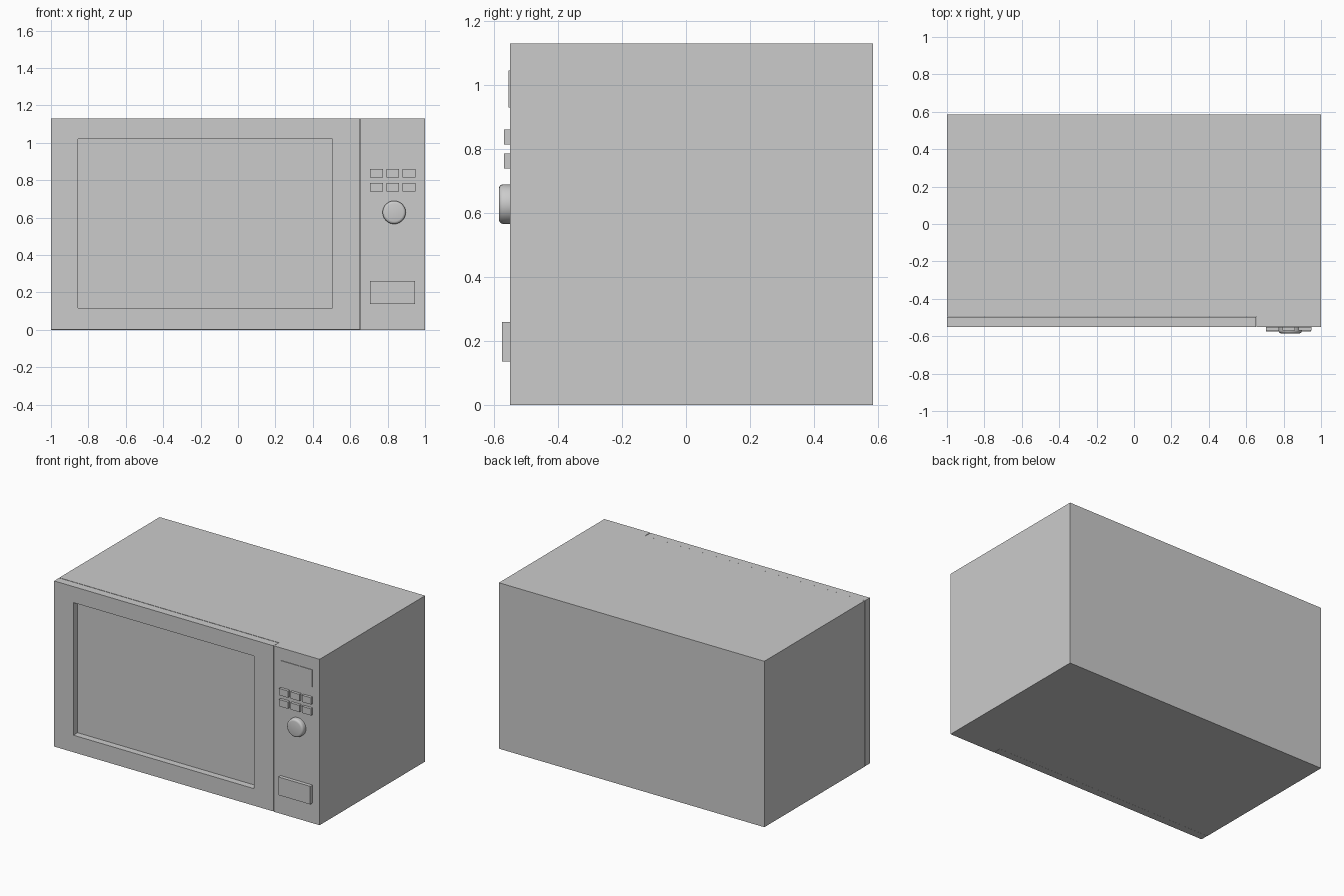
import bpy, bmesh, math

if "Cube" in bpy.data.objects:
    bpy.data.objects.remove(bpy.data.objects["Cube"])

FRONT, BACK, TOP = -0.55, 0.585, 1.13
SPLIT = 0.655        # line between door and control panel
DOOR_BACK = -0.495


def finish(name, bm):
    bmesh.ops.recalc_face_normals(bm, faces=bm.faces)
    me = bpy.data.meshes.new(name)
    bm.to_mesh(me)
    bm.free()
    ob = bpy.data.objects.new(name, me)
    bpy.context.collection.objects.link(ob)
    return ob


def box(name, x0, x1, y0, y1, z0, z1):
    bm = bmesh.new()
    bmesh.ops.create_cube(bm, size=1)
    for v in bm.verts:
        v.co = (x1 if v.co.x > 0 else x0,
                y1 if v.co.y > 0 else y0,
                z1 if v.co.z > 0 else z0)
    return finish(name, bm)


# Body: L-shaped plan, with the control panel standing forward beside the door
plan = [(-1, DOOR_BACK), (SPLIT, DOOR_BACK), (SPLIT, FRONT),
        (1, FRONT), (1, BACK), (-1, BACK)]
bm = bmesh.new()
base = bm.faces.new([bm.verts.new((x, y, 0)) for x, y in plan])
ext = bmesh.ops.extrude_face_region(bm, geom=[base])
bmesh.ops.translate(bm, vec=(0, 0, TOP),
                    verts=[g for g in ext["geom"] if isinstance(g, bmesh.types.BMVert)])
finish("oven_body", bm)

# Door with a recessed window
door = box("door", -1, SPLIT - 0.003, FRONT, DOOR_BACK - 0.002, 0.001, TOP - 0.001)
cutter = box("window_cutter", -0.855, 0.505, FRONT - 0.1, FRONT + 0.045, 0.117, 1.02)
cutter.hide_render = True
cut = door.modifiers.new("window_recess", "BOOLEAN")
cut.operation, cut.solver, cut.object = "DIFFERENCE", "EXACT", cutter
bpy.context.view_layer.objects.active = door
bpy.ops.object.modifier_apply(modifier=cut.name)
bpy.data.objects.remove(cutter)

# Thin blank display
box("display", 0.706, 0.947, FRONT - 0.004, FRONT + 0.005, 0.93, 1.045)

# Two rows of three buttons
for row, z in enumerate((0.815, 0.74)):
    for col in range(3):
        x = 0.706 + col * 0.087
        box(f"button_{row + 1}_{col + 1}", x, x + 0.068, FRONT - 0.019, FRONT + 0.005, z, z + 0.046)

# Door release button
box("door_release", 0.706, 0.947, FRONT - 0.025, FRONT + 0.005, 0.137, 0.26)

# Round knob with softened rim
bpy.ops.mesh.primitive_cylinder_add(vertices=32, radius=0.062, depth=0.06,
                                    location=(0.835, -0.555, 0.628),
                                    rotation=(math.pi / 2, 0, 0))
knob = bpy.context.object
knob.name = "knob"
bev = knob.modifiers.new("rim", "BEVEL")
bev.width, bev.segments = 0.014, 3
bev.limit_method, bev.angle_limit = "ANGLE", math.radians(40)
bpy.ops.object.modifier_apply(modifier=bev.name)
bpy.ops.object.shade_smooth_by_angle(angle=math.radians(35))
